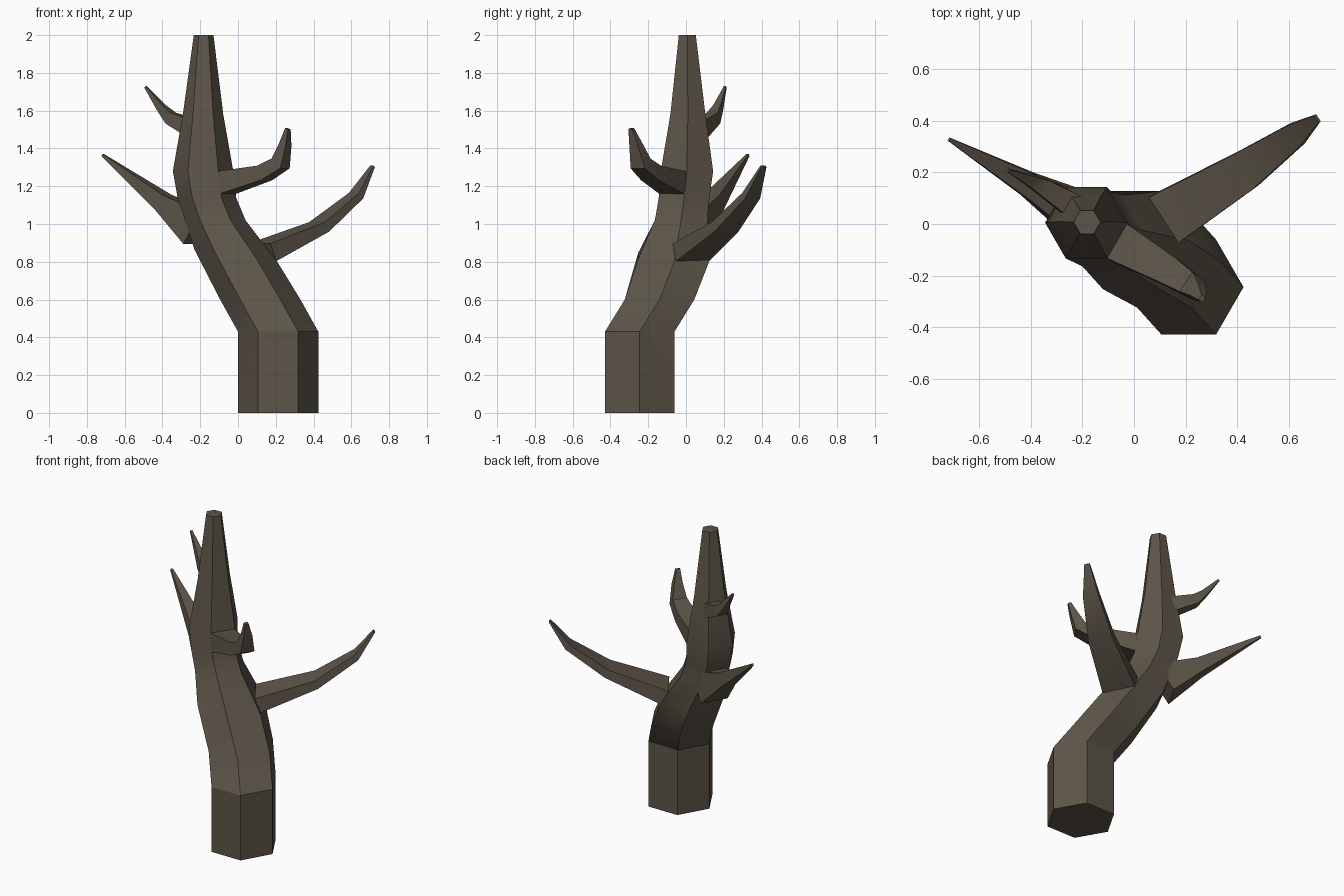
import bpy, bmesh
from math import cos, sin, pi
from mathutils import Vector

if "Cube" in bpy.data.objects:
    bpy.data.objects.remove(bpy.data.objects["Cube"])

bark = bpy.data.materials.new("bark")
bark.diffuse_color = (0.11, 0.09, 0.065, 1)
bark.use_nodes = True
bark.node_tree.nodes["Principled BSDF"].inputs["Base Color"].default_value = bark.diffuse_color


def loft(name, rings):
    """Skin a list of equal-length point rings and cap both ends."""
    bm = bmesh.new()
    loops = [[bm.verts.new(p) for p in ring] for ring in rings]
    n = len(loops[0])
    for a, b in zip(loops, loops[1:]):
        for i in range(n):
            j = (i + 1) % n
            bm.faces.new((a[i], a[j], b[j], b[i]))
    bm.faces.new(loops[0][::-1])
    bm.faces.new(loops[-1])
    bmesh.ops.recalc_face_normals(bm, faces=bm.faces)
    mesh = bpy.data.meshes.new(name)
    bm.to_mesh(mesh)
    bm.free()
    obj = bpy.data.objects.new(name, mesh)
    bpy.context.collection.objects.link(obj)
    mesh.materials.append(bark)
    bpy.ops.object.select_all(action='DESELECT')
    obj.select_set(True)
    bpy.context.view_layer.objects.active = obj
    bpy.ops.object.shade_smooth_by_angle(angle=pi / 6)


def branch(name, path):
    """Tapered four-sided branch: (x, y, z, half width, half height) per ring."""
    pts = [Vector(p[:3]) for p in path]
    span = pts[-1] - pts[0]
    side = span.cross(Vector((0, 0, 1))).normalized()
    rings = []
    for i, (p, spec) in enumerate(zip(pts, path)):
        t = pts[min(i + 1, len(pts) - 1)] - pts[max(i - 1, 0)]
        up = side.cross(t).normalized()
        w, h = side * spec[3], up * spec[4]
        rings.append([p - w - h, p + w - h, p + w + h, p - w + h])
    loft(name, rings)


# Crooked six-sided trunk: centre x, y, height, radius, tilt of ring
trunk = [(0.2125, -0.245, 0, 0.2125, 0), (0.2125, -0.245, 0.43, 0.2125, 0),
         (0.118, -0.14, 0.60, 0.2125, 0), (-0.01, -0.063, 0.83, 0.22, -0.15),
         (-0.12, -0.026, 1.02, 0.16, 0), (-0.165, -0.01, 1.14, 0.155, 0),
         (-0.185, 0.005, 1.28, 0.16, 0), (-0.185, 0.01, 1.58, 0.107, 0),
         (-0.182, 0.007, 2.0, 0.052, 0)]
loft("trunk", [[(x + r * cos(k * pi / 3), y + r * sin(k * pi / 3),
                 z + tilt * r * cos(k * pi / 3)) for k in range(6)]
               for x, y, z, r, tilt in trunk])

# Long branch to the back right
branch("right_branch", [(0.13, 0.025, 0.85, 0.105, 0.05), (0.43, 0.207, 0.985, 0.077, 0.028),
                        (0.625, 0.345, 1.15, 0.048, 0.02), (0.712, 0.41, 1.305, 0.016, 0.006)])

# Straight branch to the back left
branch("left_branch", [(-0.20, 0.03, 0.98, 0.09, 0.1), (-0.395, 0.145, 1.115, 0.05, 0.045),
                       (-0.717, 0.328, 1.365, 0.007, 0.007)])

# Small upper twig to the back left
branch("upper_twig", [(-0.22, 0.06, 1.50, 0.05, 0.05), (-0.355, 0.145, 1.56, 0.033, 0.032),
                      (-0.405, 0.17, 1.615, 0.022, 0.02), (-0.49, 0.208, 1.727, 0.006, 0.006)])

# Hooked branch to the front right
branch("hooked_branch", [(-0.08, -0.06, 1.215, 0.08, 0.062), (0.14, -0.185, 1.27, 0.056, 0.04),
                         (0.225, -0.24, 1.32, 0.045, 0.038), (0.25, -0.265, 1.42, 0.028, 0.022),
                         (0.264, -0.29, 1.505, 0.012, 0.01)])
